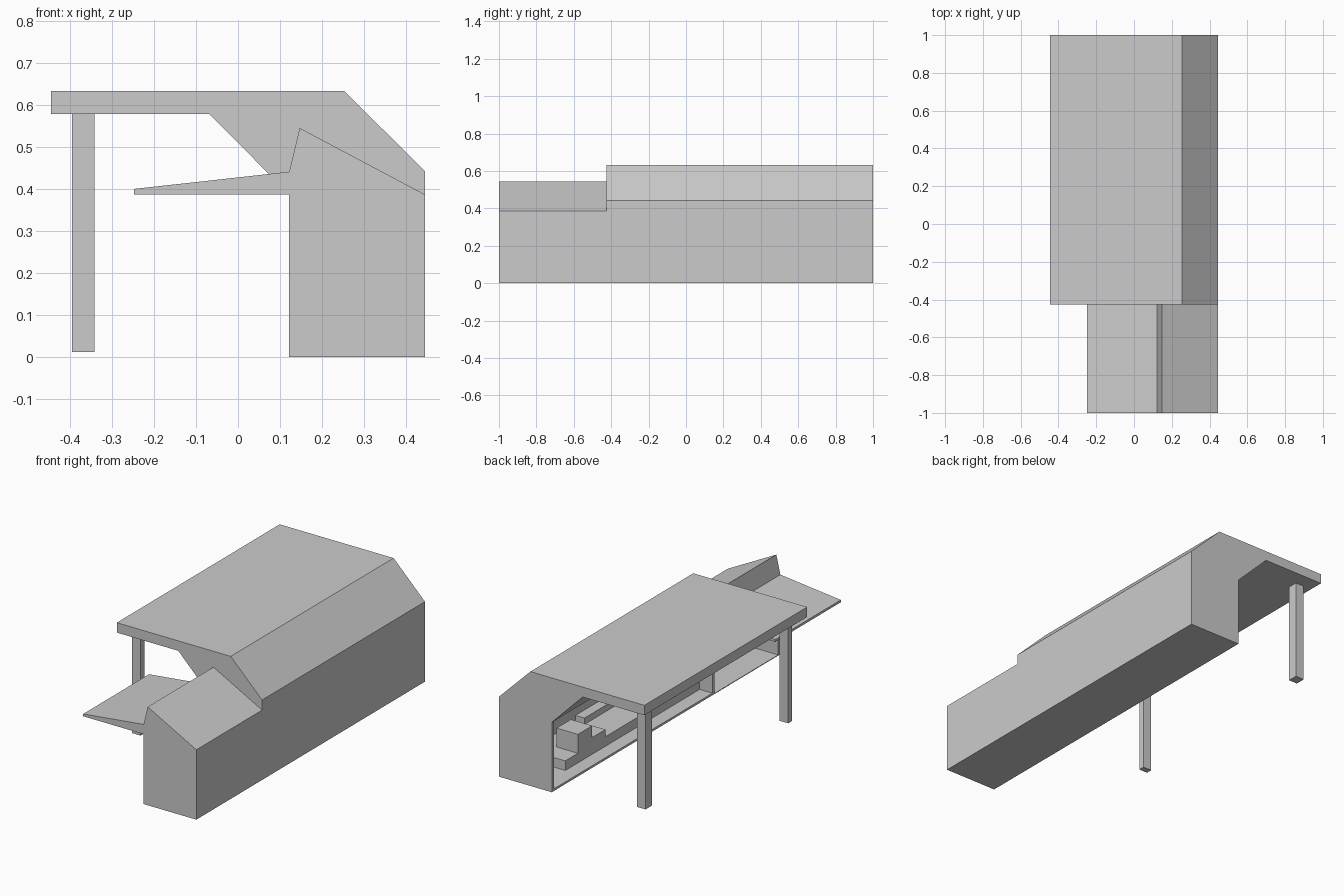
import bpy
import bmesh

cube = bpy.data.objects.get("Cube")
if cube:
    bpy.data.objects.remove(cube, do_unlink=True)

grey = bpy.data.materials.new("plain grey")
grey.use_nodes = True
colour = (0.6, 0.6, 0.6, 1)
grey.diffuse_color = colour
grey.node_tree.nodes["Principled BSDF"].inputs["Base Color"].default_value = colour


def extrude_profile(name, profile, y0, y1):
    """Extrude an (x, z) outline from y0 to y1 into a closed solid."""
    bm = bmesh.new()
    near = [bm.verts.new((x, y0, z)) for x, z in profile]
    far = [bm.verts.new((x, y1, z)) for x, z in profile]
    bm.faces.new(near)
    bm.faces.new(far)
    for i in range(len(profile)):
        bm.faces.new((near[i - 1], near[i], far[i], far[i - 1]))
    bmesh.ops.recalc_face_normals(bm, faces=bm.faces)
    mesh = bpy.data.meshes.new(name)
    bm.to_mesh(mesh)
    bm.free()
    mesh.materials.append(grey)
    obj = bpy.data.objects.new(name, mesh)
    bpy.context.collection.objects.link(obj)
    return obj


def box(name, x0, x1, y0, y1, z0, z1):
    return extrude_profile(name, [(x0, z0), (x1, z0), (x1, z1), (x0, z1)], y0, y1)


OPEN_X, BACK_X, EAVE_X = 0.122, 0.445, -0.445  # open side, closed side, eave
FRONT, SPLIT, REAR = -1.0, -0.425, 1.0         # lengthwise divisions
HEAD, CEILING, TOP = 0.387, 0.578, 0.633       # opening head, soffit, roof
WALL, FLOOR = 0.02, 0.012
INNER_X = BACK_X - WALL

# Main hall: bracketed end walls with a roof and long wall between them
end_profile = [(OPEN_X, 0), (BACK_X, 0), (BACK_X, 0.443), (0.253, TOP),
               (EAVE_X, TOP), (EAVE_X, CEILING), (-0.068, CEILING), (OPEN_X, HEAD)]
extrude_profile("rear_end_wall", end_profile, REAR - WALL, REAR)
extrude_profile("middle_end_wall", end_profile, SPLIT, SPLIT + WALL)
roof_profile = [(BACK_X, 0), (BACK_X, 0.443), (0.253, TOP), (EAVE_X, TOP),
                (EAVE_X, CEILING), (0.253, CEILING), (INNER_X, 0.407), (INNER_X, 0)]
extrude_profile("main_roof_and_long_wall", roof_profile, SPLIT + WALL, REAR - WALL)
box("main_floor", OPEN_X, INNER_X, SPLIT + WALL, REAR - WALL, 0, FLOOR)

# Sloping panel over the hall opening, joining the brackets
extrude_profile("sloping_panel",
                [(OPEN_X, HEAD), (OPEN_X + WALL, HEAD),
                 (-0.068 + WALL, CEILING), (-0.068, CEILING)],
                SPLIT + WALL, REAR - WALL)

# Eave posts, the front one slimmer
for label, y0, y1 in (("rear", 0.862, 0.918), ("front", -0.364, -0.33)):
    box(label + "_post", -0.395, -0.342, y0, y1, FLOOR, CEILING)

# Annex: end wall, long wall, floor, pitched roof with a tapered canopy
box("annex_end_wall", OPEN_X, BACK_X, FRONT, FRONT + WALL, 0, HEAD)
box("annex_long_wall", INNER_X, BACK_X, FRONT + WALL, SPLIT, 0, HEAD)
box("annex_floor", OPEN_X, INNER_X, FRONT + WALL, SPLIT, 0, 0.004)
extrude_profile("annex_roof_and_canopy",
                [(-0.248, HEAD), (BACK_X, HEAD), (0.147, 0.545),
                 (OPEN_X, 0.441), (-0.248, 0.40)], FRONT, SPLIT)

# Stepped fittings inside the hall
PLATFORM = 0.065
box("long_platform", 0.20, INNER_X, SPLIT + WALL, 0.77, FLOOR, PLATFORM)
box("tall_block", 0.20, 0.33, 0.535, 0.66, PLATFORM, 0.17)
box("middle_block", 0.20, 0.33, 0.42, 0.535, PLATFORM, 0.105)
box("back_shelf", 0.37, INNER_X, SPLIT + WALL, 0.36, PLATFORM, 0.10)
